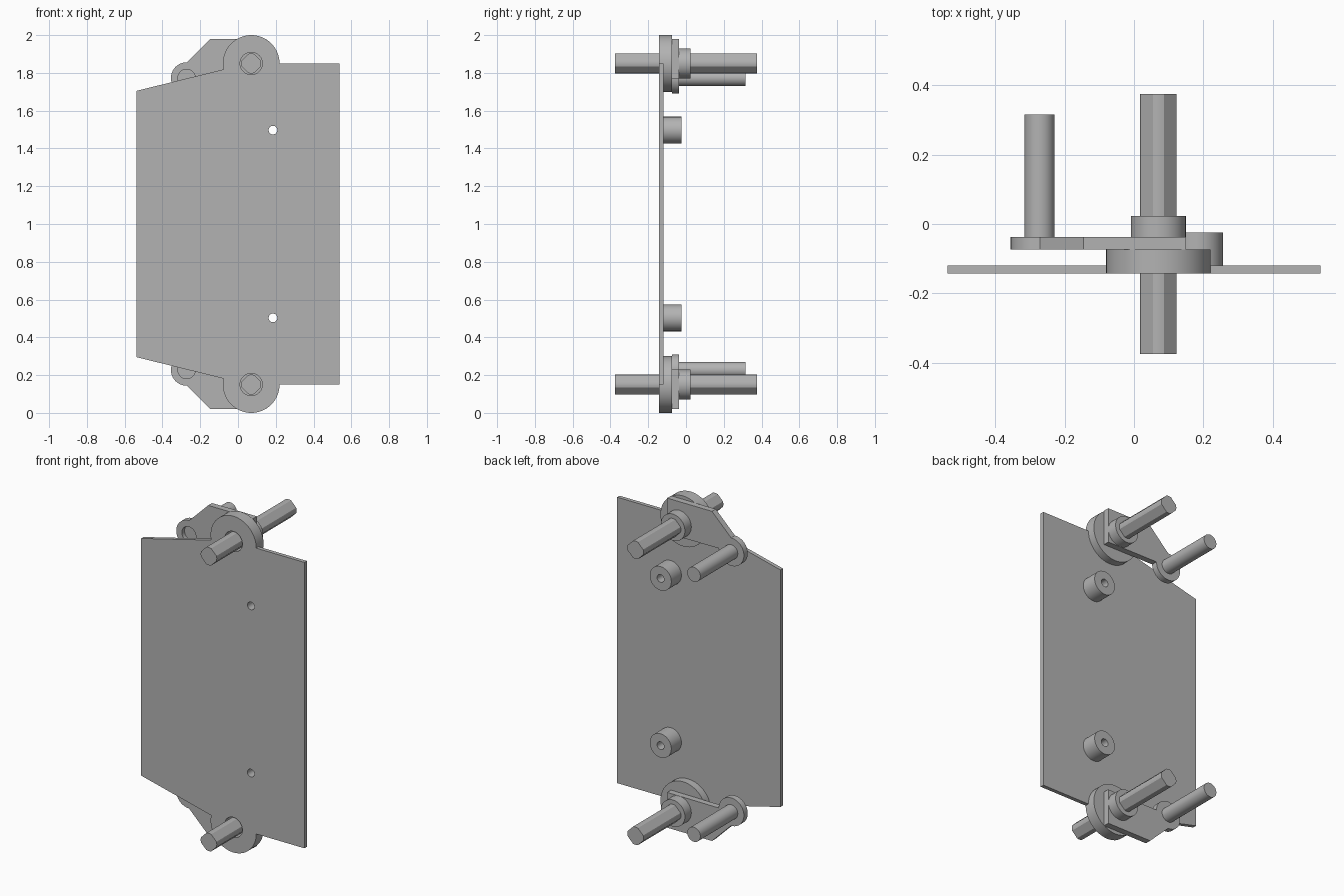
import bpy, bmesh, math

cube = bpy.data.objects.get("Cube")
if cube:
    bpy.data.objects.remove(cube, do_unlink=True)

grey = bpy.data.materials.new("plain grey")
grey.use_nodes = True
grey.diffuse_color = (0.45, 0.45, 0.45, 1)
grey.node_tree.nodes["Principled BSDF"].inputs["Base Color"].default_value = (0.45, 0.45, 0.45, 1)

MID = 1.0            # height of the mirror line
SHAFT = (0.07, 0.85)  # x and offset from the mirror line
PIN = (-0.272, 0.773)
POST = (0.185, 0.497)


def prism(name, outline, y0, y1):
    """Extrude an (x, z) outline from y0 to y1."""
    bm = bmesh.new()
    face = bm.faces.new([bm.verts.new((x, y0, z)) for x, z in outline])
    out = bmesh.ops.extrude_face_region(bm, geom=[face])
    verts = [g for g in out["geom"] if isinstance(g, bmesh.types.BMVert)]
    bmesh.ops.translate(bm, verts=verts, vec=(0, y1 - y0, 0))
    bmesh.ops.recalc_face_normals(bm, faces=bm.faces)
    mesh = bpy.data.meshes.new(name)
    bm.to_mesh(mesh)
    bm.free()
    mesh.materials.append(grey)
    obj = bpy.data.objects.new(name, mesh)
    bpy.context.collection.objects.link(obj)
    return obj


def circle(centre, r, n=48):
    return [(centre[0] + r * math.cos(2 * math.pi * i / n),
             centre[1] + r * math.sin(2 * math.pi * i / n)) for i in range(n)]


def combine(target, tool, operation):
    """Apply a boolean and discard the tool."""
    mod = target.modifiers.new("combine", "BOOLEAN")
    mod.operation = operation
    mod.solver = "EXACT"
    mod.object = tool
    bpy.context.view_layer.objects.active = target
    bpy.ops.object.modifier_apply(modifier=mod.name)
    bpy.data.objects.remove(tool, do_unlink=True)


def smooth(obj):
    bpy.ops.object.select_all(action="DESELECT")
    obj.select_set(True)
    bpy.context.view_layer.objects.active = obj
    bpy.ops.object.shade_smooth_by_angle(angle=math.radians(25))


def shaft_outline(centre, r=0.053, flat=0.047):
    """Round bar with four diagonal flats."""
    half = math.pi / 4 - math.acos(flat / r)
    return [(centre[0] + r * math.cos(q * math.pi / 2 + t * half),
             centre[1] + r * math.sin(q * math.pi / 2 + t * half))
            for q in range(4) for t in (-1, -0.5, 0, 0.5, 1)]


# Main plate, mirrored top to bottom
edge = [(0.537, 0.85), (0.07, 0.85), (-0.07, 0.82), (-0.537, 0.705)]
outline = [(x, MID + z) for x, z in edge] + [(x, MID - z) for x, z in reversed(edge)]
plate = prism("main_plate", outline, -0.143, -0.12)

for side, label in ((1, "upper"), (-1, "lower")):
    def place(p):
        return (p[0], MID + side * p[1])

    shaft, pin, post = place(SHAFT), place(PIN), place(POST)

    # Bearing disc and standoff grow out of the plate
    combine(plate, prism("disc", circle(shaft, 0.15, 64), -0.143, -0.074), "UNION")
    combine(plate, prism("standoff", circle(post, 0.071), -0.13, -0.025), "UNION")
    combine(plate, prism("bore", circle(shaft, 0.059), -0.2, -0.05), "DIFFERENCE")
    combine(plate, prism("screw_hole", circle(post, 0.023, 32), -0.2, 0.1), "DIFFERENCE")

    # Crank arm with rounded boss and blind pin hole
    corners = [(-0.355, 0.773), (-0.145, 0.98), (0.15, 0.98), (0.15, 0.77)]
    arm = prism(label + "_arm", [place(c) for c in corners], -0.073, -0.037)
    combine(arm, prism("boss", circle(pin, 0.083), -0.073, -0.037), "UNION")
    combine(arm, prism("pin_hole", circle(pin, 0.046), -0.1, -0.048), "DIFFERENCE")

    # Hub, crank pin and shaft
    hub = prism(label + "_hub", circle(shaft, 0.079), -0.04, 0.023)
    crank_pin = prism(label + "_crank_pin", circle(pin, 0.043, 32), -0.042, 0.315)
    bar = prism(label + "_shaft", shaft_outline(shaft), -0.375, 0.375)
    for obj in (arm, hub, crank_pin, bar):
        smooth(obj)

smooth(plate)
